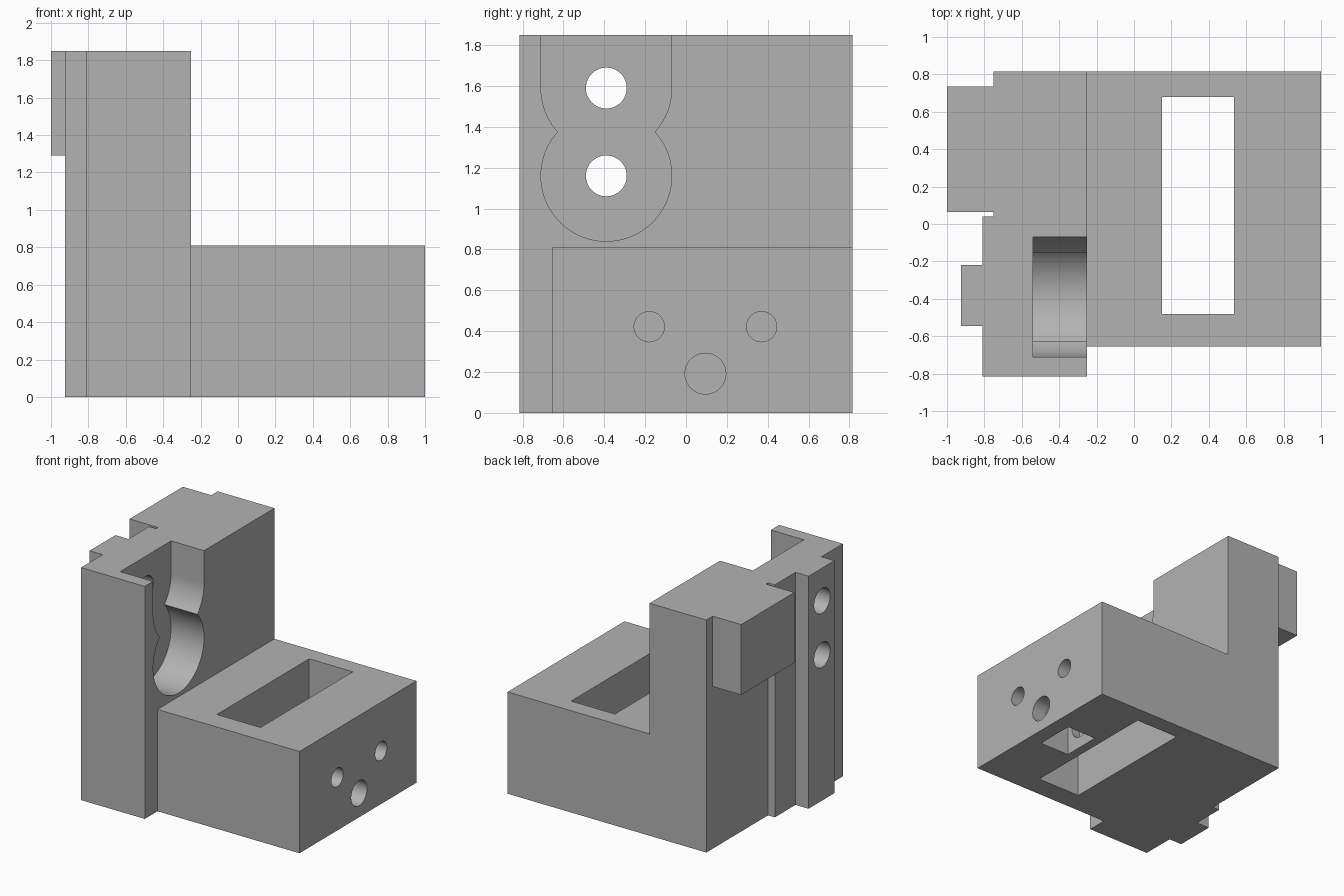
import bpy, bmesh, math
from mathutils import Vector

if "Cube" in bpy.data.objects:
    bpy.data.objects.remove(bpy.data.objects["Cube"])

grey = bpy.data.materials.new("machined grey")
grey.diffuse_color = (0.45, 0.45, 0.45, 1)
grey.use_nodes = True
grey.node_tree.nodes["Principled BSDF"].inputs["Base Color"].default_value = grey.diffuse_color


def prism(name, points, offset):
    """Extrude a flat outline of 3D points along an offset."""
    bm = bmesh.new()
    face = bm.faces.new([bm.verts.new(p) for p in points])
    ext = bmesh.ops.extrude_face_region(bm, geom=[face])
    moved = [v for v in ext["geom"] if isinstance(v, bmesh.types.BMVert)]
    bmesh.ops.translate(bm, verts=moved, vec=Vector(offset))
    bmesh.ops.recalc_face_normals(bm, faces=bm.faces)
    mesh = bpy.data.meshes.new(name)
    bm.to_mesh(mesh)
    bm.free()
    mesh.materials.append(grey)
    ob = bpy.data.objects.new(name, mesh)
    bpy.context.collection.objects.link(ob)
    return ob


def box(name, x0, x1, y0, y1, z0, z1):
    return prism(name, [(x0, y0, z0), (x1, y0, z0), (x1, y1, z0), (x0, y1, z0)],
                 (0, 0, z1 - z0))


def arc(y, z, r, start, end, steps):
    """Points of a circular arc in the YZ plane, angles in degrees."""
    turn = [math.radians(start + (end - start) * i / steps) for i in range(steps + 1)]
    return [(y + r * math.cos(a), z + r * math.sin(a)) for a in turn]


def bore(name, x0, x1, y, z, r):
    ring = arc(y, z, r, 0, 360, 48)[:-1]
    return prism(name, [(x0, p, q) for p, q in ring], (x1 - x0, 0, 0))


def combine(target, tool, operation):
    mod = target.modifiers.new(tool.name, "BOOLEAN")
    mod.operation, mod.solver, mod.object = operation, "EXACT", tool
    bpy.context.view_layer.objects.active = target
    bpy.ops.object.modifier_apply(modifier=mod.name)
    bpy.data.objects.remove(tool)


# Body: plan outline with the rear guide rib, extruded to full height
plan = [(-0.81, -0.815), (-0.25, -0.815), (-0.25, -0.655), (1, -0.655),
        (1, 0.815), (-0.75, 0.815), (-0.75, 0.04), (-0.81, 0.04),
        (-0.81, -0.22), (-0.925, -0.22), (-0.925, -0.545), (-0.81, -0.545)]
body = prism("bracket_body", [(x, y, 0) for x, y in plan], (0, 0, 1.85))

# Side block near the top of the column
combine(body, box("side_block", -1, -0.6, 0.065, 0.735, 1.29, 1.85), "UNION")

# Lower the foot, then open its slot and the square pocket underneath
combine(body, box("foot_clearance", -0.25, 1.2, -1, 1, 0.81, 2.2), "DIFFERENCE")
combine(body, box("foot_slot", 0.15, 0.535, -0.48, 0.68, -0.2, 1), "DIFFERENCE")
combine(body, box("nut_pocket", 0.61, 0.875, -0.055, 0.265, -0.2, 0.36), "DIFFERENCE")

# Double-round recess in the column, open at the top
R, CY, LOW, HIGH = 0.32, -0.39, 1.16, 1.59
waist = math.degrees(math.asin((HIGH - LOW) / 2 / R))
outline = (arc(CY, HIGH, R, 180, 180 + waist, 10)
           + arc(CY, LOW, R, 180 - waist, 360 + waist, 60)[1:]
           + arc(CY, HIGH, R, -waist, 0, 10)[1:]
           + [(CY + R, 2), (CY - R, 2)])
combine(body, prism("column_recess", [(-0.54, y, z) for y, z in outline],
                    (0.5, 0, 0)), "DIFFERENCE")

# Through holes in the recess, then the three end holes of the foot
for z in (LOW, HIGH):
    combine(body, bore("column_hole", -1.2, -0.4, CY, z, 0.1), "DIFFERENCE")
for y, z, r in ((-0.18, 0.422, 0.074), (0.37, 0.422, 0.074), (0.095, 0.192, 0.1)):
    combine(body, bore("foot_hole", 0.45, 1.2, y, z, r), "DIFFERENCE")

# Smooth the bores, keep machined edges crisp
bpy.ops.object.select_all(action="DESELECT")
body.select_set(True)
bpy.context.view_layer.objects.active = body
bpy.ops.object.shade_smooth_by_angle(angle=math.radians(30))
